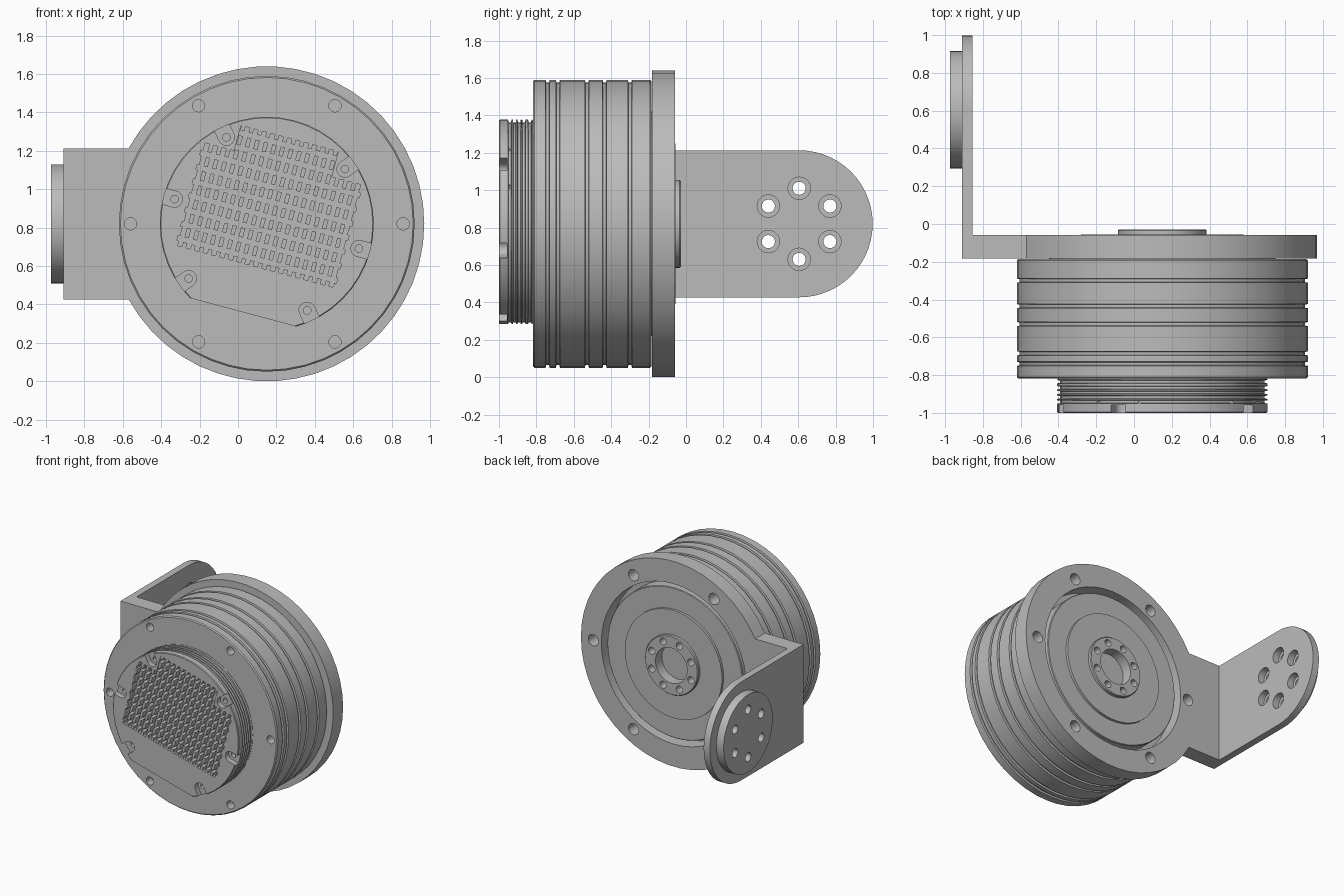
import bpy, bmesh
from math import sin, cos, pi, radians, asin

if "Cube" in bpy.data.objects:
    bpy.data.objects.remove(bpy.data.objects["Cube"])

CX, CZ = 0.15, 0.82          # main axis, running along y
TILT = radians(15)           # roll of the front cap
SEG = 48

grey = bpy.data.materials.new("machined grey")
grey.use_nodes = True
grey.diffuse_color = (0.5, 0.5, 0.5, 1)
grey.node_tree.nodes["Principled BSDF"].inputs["Base Color"].default_value = (0.5, 0.5, 0.5, 1)


def finish(name, bm):
    bmesh.ops.recalc_face_normals(bm, faces=bm.faces[:])
    mesh = bpy.data.meshes.new(name)
    bm.to_mesh(mesh)
    bm.free()
    mesh.materials.append(grey)
    ob = bpy.data.objects.new(name, mesh)
    bpy.context.collection.objects.link(ob)
    return ob


def activate(ob):
    bpy.ops.object.select_all(action='DESELECT')
    ob.select_set(True)
    bpy.context.view_layer.objects.active = ob


def lathe(name, profile):
    """Solid of revolution about the main axis from (radius, y) points."""
    bm = bmesh.new()
    rings = [[bm.verts.new((CX + r * cos(2 * pi * i / SEG), y, CZ + r * sin(2 * pi * i / SEG)))
              for i in range(SEG)] for r, y in profile]
    for a, b in zip(rings, rings[1:]):
        for i in range(SEG):
            j = (i + 1) % SEG
            bm.faces.new((a[i], a[j], b[j], b[i]))
    bm.faces.new(rings[0])
    bm.faces.new(rings[-1])
    return finish(name, bm)


def prisms(name, outlines, axis, t0, t1):
    """Extrude 2D outlines along x (outline in y, z) or y (outline in x, z)."""
    bm = bmesh.new()
    for pts in outlines:
        ends = [[bm.verts.new((t, a, b) if axis == 'x' else (a, t, b)) for a, b in pts]
                for t in (t0, t1)]
        for e in ends:
            bm.faces.new(e)
        for i in range(len(pts)):
            j = (i + 1) % len(pts)
            bm.faces.new((ends[0][i], ends[0][j], ends[1][j], ends[1][i]))
    return finish(name, bm)


def cut(ob, outlines, axis, t0, t1):
    cutter = prisms("cutter", outlines, axis, t0, t1)
    cutter.hide_render = True
    mod = ob.modifiers.new("cut", 'BOOLEAN')
    mod.operation = 'DIFFERENCE'
    mod.solver = 'EXACT'
    mod.object = cutter
    activate(ob)
    bpy.ops.object.modifier_apply(modifier=mod.name)
    bpy.data.objects.remove(cutter)


def arc(a, b, r, start, end, n):
    return [(a + r * cos(start + (end - start) * i / n), b + r * sin(start + (end - start) * i / n))
            for i in range(n + 1)]


def circle(a, b, r, n=20):
    return arc(a, b, r, 0, 2 * pi, n)[:-1]


def hole_ring(a, b, ring, r, count, phase=0.0):
    return [circle(a + ring * cos(phase + 2 * pi * k / count),
                   b + ring * sin(phase + 2 * pi * k / count), r) for k in range(count)]


def grooved(r, y0, y1, centres, half, depth, bevel):
    """Cylinder side profile with bevelled ends and square grooves."""
    pts = [(r - bevel, y0), (r, y0 + bevel)]
    for c in centres:
        pts += [(r, c - half), (r - depth, c - half * 0.7), (r - depth, c + half * 0.7), (r, c + half)]
    return pts + [(r, y1 - bevel), (r - bevel, y1)]


def local(pts):
    """Tilted cap coordinates to x, z."""
    return [(CX + u * cos(TILT) + v * sin(TILT), CZ - u * sin(TILT) + v * cos(TILT)) for u, v in pts]


def rect(u, v, hu, hv):
    return [(u - hu, v - hv), (u + hu, v - hv), (u + hu, v + hv), (u - hu, v + hv)]


# Main drum with ring grooves and front screw holes
drum = lathe("drum", grooved(0.77, -0.818, -0.185, (-0.74, -0.685, -0.53, -0.435, -0.3),
                             0.011, 0.014, 0.008))
cut(drum, hole_ring(CX, CZ, 0.71, 0.032, 6), 'y', -0.9, -0.75)

# Front cap: ribbed side, flat edge, open screw slots, heat sink pocket
cap = lathe("front_cap", grooved(0.557, -1.0, -0.818, (-0.942, -0.917, -0.892, -0.867, -0.835),
                                 0.009, 0.016, 0.005))
cut(cap, [local(rect(0, -0.677, 0.7, 0.2))], 'y', -1.1, -0.8)
slots, screws = [], []
for deg in (0, 50, 130, 180, 230, 310):
    a = radians(deg)
    u, v = 0.497 * cos(a), 0.497 * sin(a)
    tip = [(u + 0.15 * cos(a) + s * 0.042 * sin(a), v + 0.15 * sin(a) - s * 0.042 * cos(a))
           for s in (1, -1)]
    slots.append(local(arc(u, v, 0.042, a + pi / 2, a + 3 * pi / 2, 10) + tip))
    screws.append(local(circle(u, v, 0.02, 14)))
cut(cap, slots, 'y', -1.1, -0.958)
cut(cap, screws, 'y', -1.1, -0.92)
W, N, LOW, MID, TOP = 0.43, 0.262, -0.23, 0.323, 0.46
cut(cap, [local([(-W, LOW), (W, LOW), (W, MID), (N, MID), (N, TOP), (-N, TOP), (-N, MID), (-W, MID)])],
    'y', -1.1, -0.95)

# Heat sink pins; the outermost rows merge with the pocket wall
pins = []
for row in range(10):
    v = LOW + row * (TOP - LOW) / 9
    for col in range(20):
        u = -W + col * 2 * W / 19
        if row <= 7 or abs(u) < N + 0.01:
            pins.append(local(rect(u, v, 0.011, 0.025)))
prisms("heat_sink_pins", pins, 'y', -0.999, -0.94)

# Rear flange with the bracket arm in one outline
HALF = 0.393
sweep = pi - asin(HALF / 0.82)
outline = arc(CX, CZ, 0.82, -sweep, sweep, 42) + [(-0.855, CZ + HALF), (-0.855, CZ - HALF)]
flange = prisms("flange_and_arm", [outline], 'y', -0.183, -0.059)
cut(flange, [circle(CX, CZ, 0.64, SEG)], 'y', -0.3, 0.1)
cut(flange, hole_ring(CX, CZ, 0.71, 0.045, 6), 'y', -0.3, 0.1)

# Rotating output plate with stepped hub and bore
rotor = lathe("output_hub", [(0.6, -0.187), (0.6, -0.08), (0.595, -0.075), (0.43, -0.075), (0.43, -0.055),
                             (0.235, -0.055), (0.235, -0.035), (0.23, -0.028), (0.14, -0.028),
                             (0.14, -0.11)])
cut(rotor, hole_ring(CX, CZ, 0.187, 0.028, 8, pi / 8), 'y', -0.1, 0.1)

# Side plate with a rounded end
PY = 0.605
plate = prisms("side_plate", [arc(PY, CZ, HALF, -pi / 2, pi / 2, 28)
                              + [(-0.183, CZ + HALF), (-0.183, CZ - HALF)]], 'x', -0.91, -0.855)
cut(plate, hole_ring(PY, CZ, 0.19, 0.06, 6, pi / 6), 'x', -1.0, -0.8)

# Mounting disc on the outside of the plate
disc = prisms("mounting_disc", [circle(PY, CZ, 0.31, SEG)], 'x', -0.973, -0.909)
cut(disc, hole_ring(PY, CZ, 0.19, 0.035, 6, pi / 6), 'x', -1.1, -0.8)

# Smooth round sides, crisp edges
for ob in bpy.context.collection.objects:
    if ob.type == 'MESH' and grey.name in ob.data.materials:
        activate(ob)
        bpy.ops.object.shade_smooth_by_angle(angle=radians(30))
